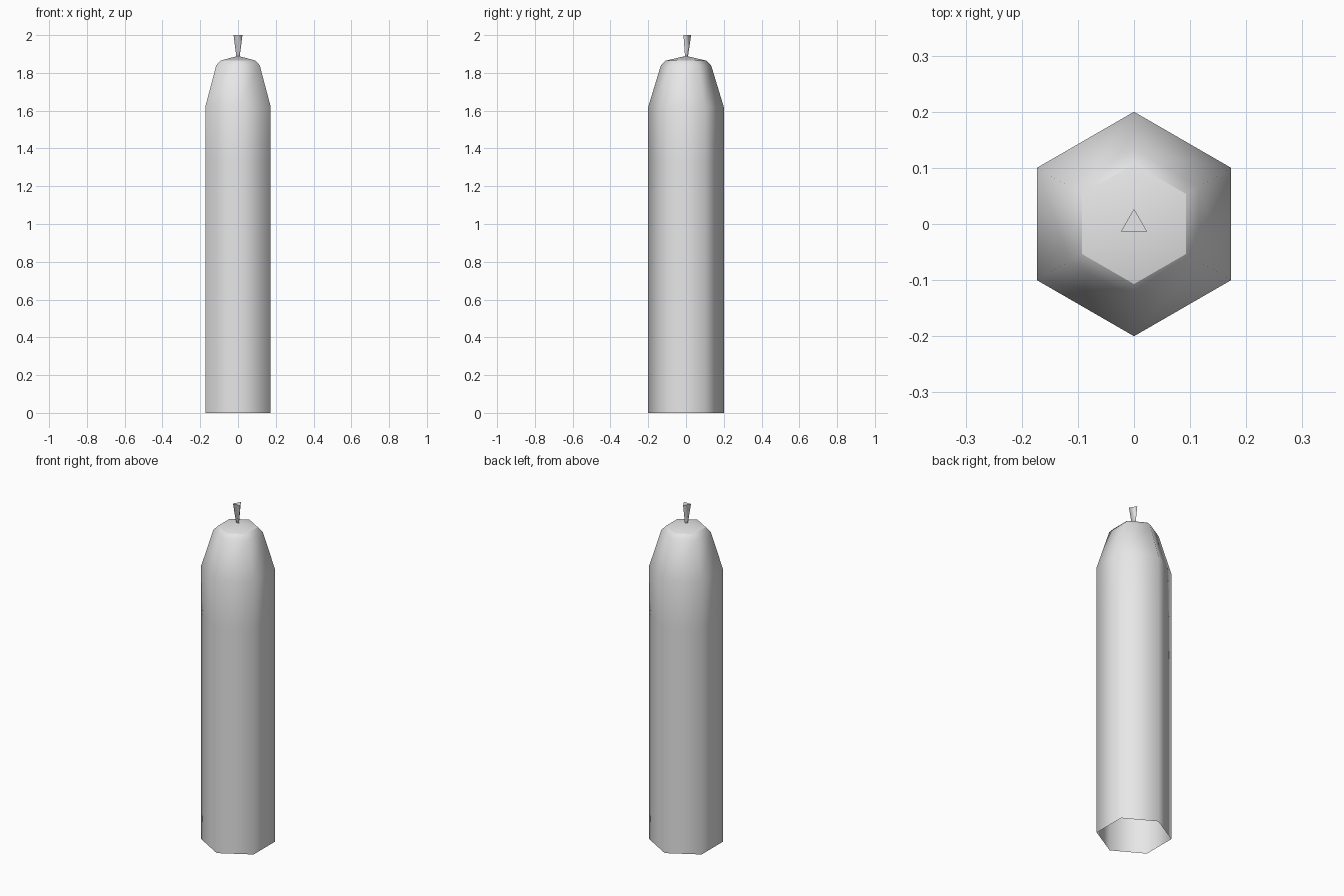
import bpy
import bmesh
from math import cos, sin, tau
from mathutils import Vector

cube = bpy.data.objects.get("Cube")
if cube:
    bpy.data.objects.remove(cube, do_unlink=True)

grey = bpy.data.materials.new("pale_grey")
grey.use_nodes = True
colour = (0.8, 0.8, 0.8, 1)
grey.diffuse_color = colour
grey.node_tree.nodes["Principled BSDF"].inputs["Base Color"].default_value = colour


def turned(name, sides, profile, apex=None, cap=False, sharp_rings=()):
    """Stack rings of (radius, height), with one corner facing +y."""
    bm = bmesh.new()
    rings = []
    for r, z in profile:
        angles = [tau * (0.25 + i / sides) for i in range(sides)]
        rings.append([bm.verts.new((r * cos(a), r * sin(a), z)) for a in angles])
    for low, high in zip(rings, rings[1:]):
        for i in range(sides):
            j = (i + 1) % sides
            bm.faces.new((low[i], low[j], high[j], high[i]))
    if apex is not None:
        tip = bm.verts.new(Vector((0, 0, apex)))
        for i in range(sides):
            bm.faces.new((rings[-1][i], rings[-1][(i + 1) % sides], tip))
    if cap:
        bm.faces.new(rings[-1])
    for face in bm.faces:
        face.smooth = True
    for k in sharp_rings:
        for i in range(sides):
            bm.edges.get((rings[k][i], rings[k][(i + 1) % sides])).smooth = False
    mesh = bpy.data.meshes.new(name)
    bm.to_mesh(mesh)
    bm.free()
    mesh.materials.append(grey)
    obj = bpy.data.objects.new(name, mesh)
    bpy.context.collection.objects.link(obj)
    return obj


# Hexagonal candle body, open underneath, with a crisp shoulder below the top
turned("candle_body", 6,
       [(0.2, 0), (0.2, 1.34), (0.2, 1.62), (0.133, 1.84), (0.107, 1.865)],
       apex=1.89, sharp_rings=[4])

# Three-sided wick flaring towards its flat end
turned("wick", 3, [(0.008, 1.87), (0.027, 2.0)], cap=True, sharp_rings=[1])
